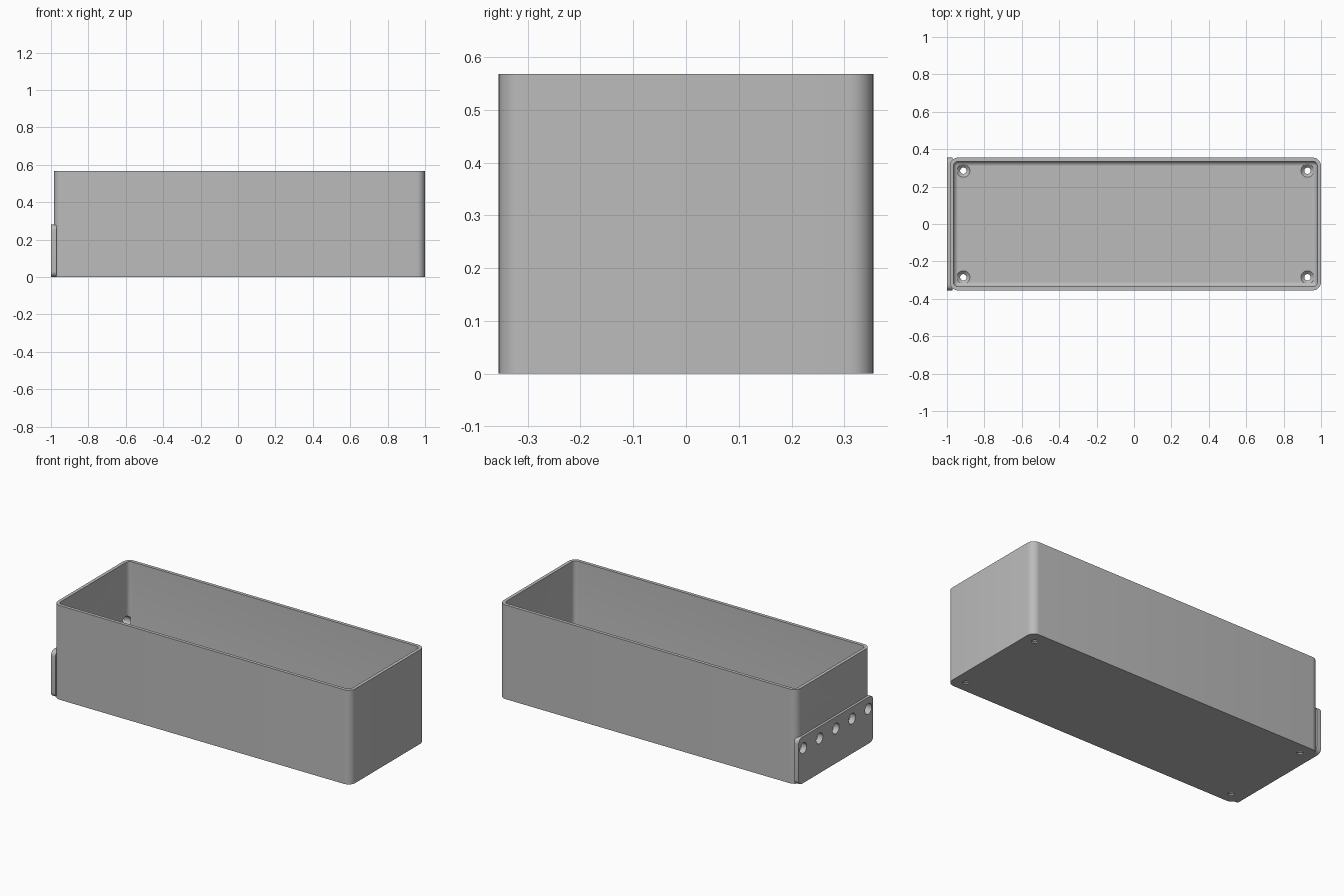
import bpy, bmesh, math
from mathutils import Matrix, Vector

if "Cube" in bpy.data.objects:
    bpy.data.objects.remove(bpy.data.objects["Cube"], do_unlink=True)

X0, X1, HALF_Y, HEIGHT = -0.985, 1.0, 0.355, 0.568
MID_X, HALF_X = (X0 + X1) / 2, (X1 - X0) / 2
WALL, FLOOR, CORNER, FILLET = 0.02, 0.025, 0.045, 0.025

grey = bpy.data.materials.new("plain grey")
grey.use_nodes = True
colour = (0.5, 0.5, 0.5, 1)
grey.diffuse_color = colour
grey.node_tree.nodes["Principled BSDF"].inputs["Base Color"].default_value = colour


def rounded_rect(hx, hy, r, steps=8):
    """Outline of a rounded rectangle, counter-clockwise."""
    points = []
    for corner, (sx, sy) in enumerate([(1, 1), (-1, 1), (-1, -1), (1, -1)]):
        for i in range(steps + 1):
            a = (corner + i / steps) * math.pi / 2
            points.append((sx * (hx - r) + r * math.cos(a), sy * (hy - r) + r * math.sin(a)))
    return points


def skin(name, loops, matrix=None):
    """Solid skinned through a stack of matching loops, capped at both ends."""
    bm = bmesh.new()
    rings = [[bm.verts.new(p) for p in loop] for loop in loops]
    for a, b in zip(rings, rings[1:]):
        for i in range(len(a)):
            j = (i + 1) % len(a)
            bm.faces.new((a[i], a[j], b[j], b[i]))
    bm.faces.new(rings[0][::-1])
    bm.faces.new(rings[-1])
    if matrix:
        bm.transform(matrix)
    bmesh.ops.recalc_face_normals(bm, faces=bm.faces[:])
    mesh = bpy.data.meshes.new(name)
    bm.to_mesh(mesh)
    bm.free()
    mesh.materials.append(grey)
    obj = bpy.data.objects.new(name, mesh)
    bpy.context.collection.objects.link(obj)
    return obj


def lathe_cutter(name, profile, matrix, sides=32):
    """Helper turned from (radius, height) pairs."""
    angles = [2 * math.pi * i / sides for i in range(sides)]
    loops = [[(r * math.cos(a), r * math.sin(a), z) for a in angles] for r, z in profile]
    cutter = skin(name, loops, matrix)
    cutter.hide_render = True
    return cutter


def cut(obj, cutters):
    """Subtract the cutters and bake the result into the mesh."""
    for cutter in cutters:
        mod = obj.modifiers.new("hole", 'BOOLEAN')
        mod.operation, mod.solver, mod.object = 'DIFFERENCE', 'EXACT', cutter
    bpy.context.view_layer.update()
    graph = bpy.context.evaluated_depsgraph_get()
    mesh = bpy.data.meshes.new_from_object(obj.evaluated_get(graph))
    obj.modifiers.clear()
    obj.data = mesh


# Open box: outer wall, thin rim, inner wall and filleted floor
levels = [(0, 0), (0, HEIGHT), (WALL, HEIGHT)]
for i in range(7):
    a = i / 6 * math.pi / 2
    levels.append((WALL + FILLET * (1 - math.cos(a)), FLOOR + FILLET * (1 - math.sin(a))))
loops = []
for inset, z in levels:
    outline = rounded_rect(HALF_X - inset, HALF_Y - inset, max(CORNER - inset, 0.003))
    loops.append([(MID_X + x, y, z) for x, y in outline])
box = skin("open_box", loops)

# Mounting plate on the right end, rounded in its own plane
plate_outline = rounded_rect(HALF_Y, 0.14, 0.03)
plate = skin("mounting_plate", [[(x, y, z + 0.14) for y, z in plate_outline] for x in (-1, -0.97)])

# Countersunk screw holes in the floor corners
screw = [(0.017, -0.05), (0.017, 0.008), (0.035, FLOOR), (0.035, 0.07)]
floor_cutters = [
    lathe_cutter("floor_hole_cutter", screw, Matrix.Translation((MID_X + sx * 0.92, sy * 0.285, 0)))
    for sx in (-1, 1) for sy in (-1, 1)]

# Row of round holes through the plate and end wall
along_x = Matrix.Rotation(math.pi / 2, 4, 'Y')
plate_cutters = [
    lathe_cutter("plate_hole_cutter", [(0.032, -0.05), (0.032, 0.05)],
                 Matrix.Translation((-1, i * 0.155, 0.21)) @ along_x)
    for i in range(-2, 3)]

cut(box, floor_cutters + plate_cutters)
cut(plate, plate_cutters)
for cutter in floor_cutters + plate_cutters:
    bpy.data.objects.remove(cutter, do_unlink=True)

# Smooth the round parts, keep the edges sharp
for obj in (box, plate):
    bpy.ops.object.select_all(action='DESELECT')
    obj.select_set(True)
    bpy.context.view_layer.objects.active = obj
    bpy.ops.object.shade_smooth_by_angle(angle=math.radians(30))
